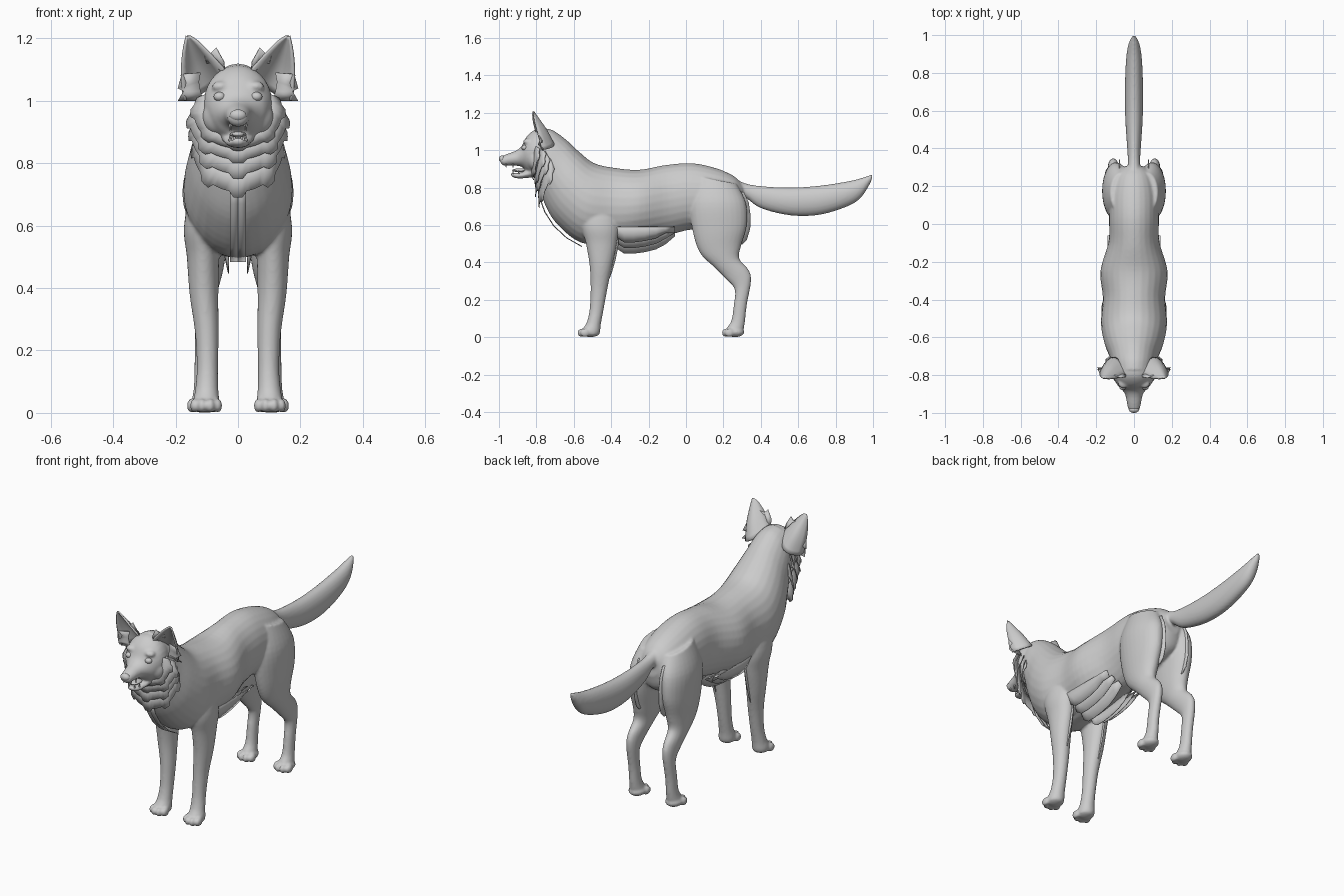
import bpy, bmesh, math
from mathutils import Vector, Matrix

coat = bpy.data.materials.new("grey coat")
coat.diffuse_color = (0.6, 0.6, 0.6, 1)


def make(name, bm, angle=60):
    bmesh.ops.recalc_face_normals(bm, faces=bm.faces[:])
    me = bpy.data.meshes.new(name)
    bm.to_mesh(me)
    bm.free()
    me.materials.append(coat)
    ob = bpy.data.objects.new(name, me)
    bpy.context.collection.objects.link(ob)
    bpy.ops.object.select_all(action='DESELECT')
    ob.select_set(True)
    bpy.context.view_layer.objects.active = ob
    bpy.ops.object.shade_smooth_by_angle(angle=math.radians(angle))
    return ob


def spline(rows, steps):
    # smooth curve through rows of numbers
    rows = [Vector(r) for r in rows]
    out = []
    for i in range(len(rows) - 1):
        a, b, c, d = (rows[max(0, min(len(rows) - 1, i + k))] for k in (-1, 0, 1, 2))
        for s in range(steps):
            t = s / steps
            out.append(0.5 * (2 * b + (c - a) * t + (2 * a - 5 * b + 4 * c - d) * t * t
                              + (3 * b - a - 3 * c + d) * t ** 3))
    return out + [rows[-1]]


def ring_point(r, ang):
    # section: two ends (y, z) of one diameter, half width, x offset
    y1, z1, y2, z2, w = r[:5]
    x = r[5] if len(r) > 5 else 0
    c = math.cos(ang)
    return (x + w * math.sin(ang), (y1 + y2) / 2 + c * (y1 - y2) / 2, (z1 + z2) / 2 + c * (z1 - z2) / 2)


def loft(bm, rows, mirror=False, n=28, steps=5):
    for side in ((1, -1) if mirror else (1,)):
        rings = []
        for r in spline(rows, steps):
            pts = [ring_point(r, math.tau * k / n) for k in range(n)]
            rings.append([bm.verts.new((p[0] * side, p[1], p[2])) for p in pts])
        for a, b in zip(rings, rings[1:]):
            for k in range(n):
                bm.faces.new((a[k], a[(k + 1) % n], b[(k + 1) % n], b[k]))
        bm.faces.new(rings[0])
        bm.faces.new(rings[-1])


def ball(bm, loc, scale, mirror=False):
    for side in ((1, -1) if mirror else (1,)):
        m = Matrix.Translation((loc[0] * side, loc[1], loc[2])) @ Matrix.Diagonal((*scale, 1))
        bmesh.ops.create_uvsphere(bm, u_segments=20, v_segments=12, radius=1, matrix=m)


def sheet(name, rows, mirror=True, thick=0.004, angle=40):
    # thin plate through a grid of points
    bm = bmesh.new()
    for side in ((1, -1) if mirror else (1,)):
        g = [[bm.verts.new((p[0] * side, p[1], p[2])) for p in row] for row in rows]
        for a, b in zip(g, g[1:]):
            for k in range(len(a) - 1):
                bm.faces.new((a[k], a[k + 1], b[k + 1], b[k]))
    ob = make(name, bm, angle)
    mod = ob.modifiers.new("thickness", 'SOLIDIFY')
    mod.thickness = thick
    mod.offset = 0
    return ob


body = bmesh.new()
# torso and neck
loft(body, [(.30, .82, .31, .70, .05), (.25, .865, .28, .62, .10), (.155, .905, .17, .57, .13),
            (.03, .93, .03, .575, .132), (-.11, .92, -.08, .55, .135), (-.25, .895, -.25, .52, .178),
            (-.38, .905, -.40, .50, .165), (-.49, .93, -.56, .505, .175), (-.57, .99, -.685, .60, .157),
            (-.64, 1.055, -.75, .70, .13), (-.71, 1.105, -.78, .80, .112), (-.77, 1.12, -.80, .88, .095)])
# skull and muzzle
loft(body, [(-.68, 1.06, -.74, .90, .08), (-.74, 1.105, -.78, .88, .105), (-.80, 1.112, -.82, .87, .108),
            (-.85, 1.075, -.85, .885, .09), (-.88, 1.02, -.87, .905, .066), (-.91, .997, -.895, .915, .047),
            (-.95, .982, -.94, .918, .038), (-.985, .967, -.975, .917, .03), (-.997, .955, -.99, .93, .016)])
# lower jaw
loft(body, [(-.80, .92, -.79, .86, .06), (-.87, .885, -.86, .85, .042), (-.91, .878, -.91, .85, .032),
            (-.938, .883, -.935, .862, .018)])
# tail
loft(body, [(.22, .87, .25, .78, .04), (.31, .825, .32, .745, .032), (.40, .808, .40, .69, .036),
            (.555, .80, .55, .652, .046), (.715, .81, .70, .652, .048), (.875, .835, .84, .69, .043),
            (.96, .858, .93, .74, .031), (1.0, .874, .99, .83, .01)])
# hind legs
loft(body, [(.06, .86, .27, .82, .055, .07), (.02, .72, .32, .72, .075, .09), (.035, .57, .325, .60, .068, .098),
            (.075, .45, .295, .49, .055, .10), (.15, .375, .285, .42, .042, .105),
            (.21, .315, .335, .36, .033, .108), (.26, .255, .348, .30, .028, .11),
            (.255, .17, .325, .17, .027, .112), (.243, .09, .315, .08, .029, .112),
            (.22, .05, .305, .03, .036, .112), (.215, .02, .29, .008, .036, .112)], True)
# front legs
loft(body, [(-.56, .74, -.38, .76, .045, .10), (-.56, .60, -.36, .60, .06, .113), (-.535, .5, -.37, .5, .052, .112),
            (-.515, .38, -.395, .38, .046, .109), (-.51, .26, -.42, .26, .038, .10),
            (-.515, .15, -.44, .15, .034, .098), (-.53, .08, -.455, .07, .037, .10),
            (-.55, .045, -.46, .025, .043, .102), (-.54, .02, -.47, .008, .04, .102)], True)
# paws and toes
for y0, x0 in ((-.51, .102), (.262, .112)):
    ball(body, (x0, y0, .026), (.044, .05, .026), True)
    for dx, dy in ((-.037, -.03), (-.014, -.046), (.014, -.046), (.037, -.03)):
        ball(body, (x0 + dx, y0 + dy, .023), (.0145, .026, .023), True)
# cheekbones and brows
ball(body, (.065, -.80, .95), (.05, .05, .06), True)
ball(body, (.055, -.845, 1.045), (.03, .025, .018), True)
ob = make("body", body)
rm = ob.modifiers.new("blend", 'REMESH')
rm.mode = 'VOXEL'
rm.voxel_size = 0.007
rm.use_smooth_shade = True
sm = ob.modifiers.new("soften", 'SMOOTH')
sm.factor = 0.5
sm.iterations = 4

# eyes, nose, tongue
for name, loc, scale, mir in (("eyes", (.059, -.862, 1.013), (.019, .017, .015), True),
                              ("nose", (0, -.982, .953), (.027, .018, .019), False),
                              ("tongue", (0, -.888, .892), (.026, .042, .01), False)):
    bm = bmesh.new()
    ball(bm, loc, scale, mir)
    make(name, bm)

# upper and lower teeth
bm = bmesh.new()
for x, y, z, d in ((.022, -.962, .916, -1), (.026, -.925, .914, -1), (.018, -.925, .884, 1), (.026, -.895, .882, 1)):
    for s in (1, -1):
        m = Matrix.Translation((x * s, y, z)) @ Matrix.Rotation(math.pi if d < 0 else 0, 4, 'X')
        bmesh.ops.create_cone(bm, cap_ends=True, segments=8, radius1=.005, radius2=.0005, depth=.022, matrix=m)
make("teeth", bm)

# ears: cupped shells open to the front
inner = spline([(.035, -.80, 1.09), (.085, -.815, 1.145), (.13, -.82, 1.19), (.155, -.817, 1.207)], 3)
outer = spline([(.172, -.77, 1.0), (.18, -.79, 1.08), (.175, -.81, 1.155), (.165, -.817, 1.207)], 3)
back = spline([(.10, -.63, 1.02), (.125, -.69, 1.10), (.15, -.765, 1.165), (.16, -.815, 1.205)], 3)
rows = []
for a, b, c in zip(inner, back, outer):
    rows.append([a * (1 - t) ** 2 + b * 2 * t * (1 - t) + c * t * t for t in (k / 8 for k in range(9))])
sheet("ears", rows, thick=.008, angle=60)

# ear tufts along the ear openings
sheet("inner_ear_tufts", [[(.04, -.79, 1.08), (.06, -.79, 1.10), (.08, -.785, 1.12), (.10, -.78, 1.12)],
                          [(.045, -.81, 1.125), (.07, -.815, 1.17), (.09, -.81, 1.15), (.11, -.80, 1.16)]])
sheet("outer_ear_tufts", [[(.12, -.77, 1.09), (.125, -.775, 1.06), (.12, -.775, 1.03), (.11, -.77, 1.0)],
                          [(.18, -.79, 1.085), (.193, -.77, 1.04), (.175, -.79, 1.03), (.192, -.76, 1.0)]])

# layered ruff around cheeks and neck
tiers = [((-.80, 1.09, -.83, .88, .10), (-.755, 1.08, -.815, .84, .152)),
         ((-.76, 1.09, -.81, .86, .112), (-.71, 1.05, -.805, .80, .165)),
         ((-.73, 1.07, -.80, .83, .115), (-.68, 1.02, -.805, .75, .158)),
         ((-.70, 1.05, -.79, .78, .118), (-.655, .97, -.785, .69, .15))]
for i, (root, tip) in enumerate(tiers):
    rows = []
    for f in (0, .5, 1):
        row = []
        for k in range(41):
            ang = math.pi + math.radians(-112 + 224 * k / 40)
            g = f * (1.0 if k % 8 in (3, 4, 5) else .8)
            p, q = Vector(ring_point(root, ang)), Vector(ring_point(tip, ang))
            row.append(p.lerp(q, g))
        rows.append(row)
    sheet("ruff_layer_%d" % (i + 1), rows, mirror=False)

# chest strip
edge = [(-.775, .745), (-.748, .67), (-.70, .595), (-.63, .53), (-.55, .485)]
sheet("chest_fur", [[(.0, y - .008, z) for y, z in edge], [(.026, y - .006, z) for y, z in edge]])

# hanging belly fur, deeper towards the middle
drop = [(-.38, .51), (-.365, .47), (-.33, .447), (-.28, .447), (-.22, .455), (-.16, .47), (-.11, .497), (-.06, .54)]
for i, (x, lift) in enumerate(((.03, 0), (.075, .03), (.115, .06))):
    rows = [[(x + .025, y, .56 + lift * .5) for y, z in drop],
            [(x + .012, y, (z + .56) / 2 + lift * .7) for y, z in drop],
            [(x, y, min(z + lift, .56)) for y, z in drop]]
    sheet("belly_fur_%d" % (i + 1), rows)

# fringe behind thighs and elbows
fringe = [(.31, .775), (.335, .72), (.345, .65), (.343, .58), (.325, .52), (.30, .495)]
sheet("thigh_fringe", [[(.085, y - .06, z) for y, z in fringe], [(.075, y, z) for y, z in fringe]])
elbow = [(-.365, .56), (-.36, .50), (-.375, .42), (-.395, .35), (-.41, .31)]
sheet("elbow_fringe", [[(.11, y - .05, z) for y, z in elbow], [(.105, y, z) for y, z in elbow]])
